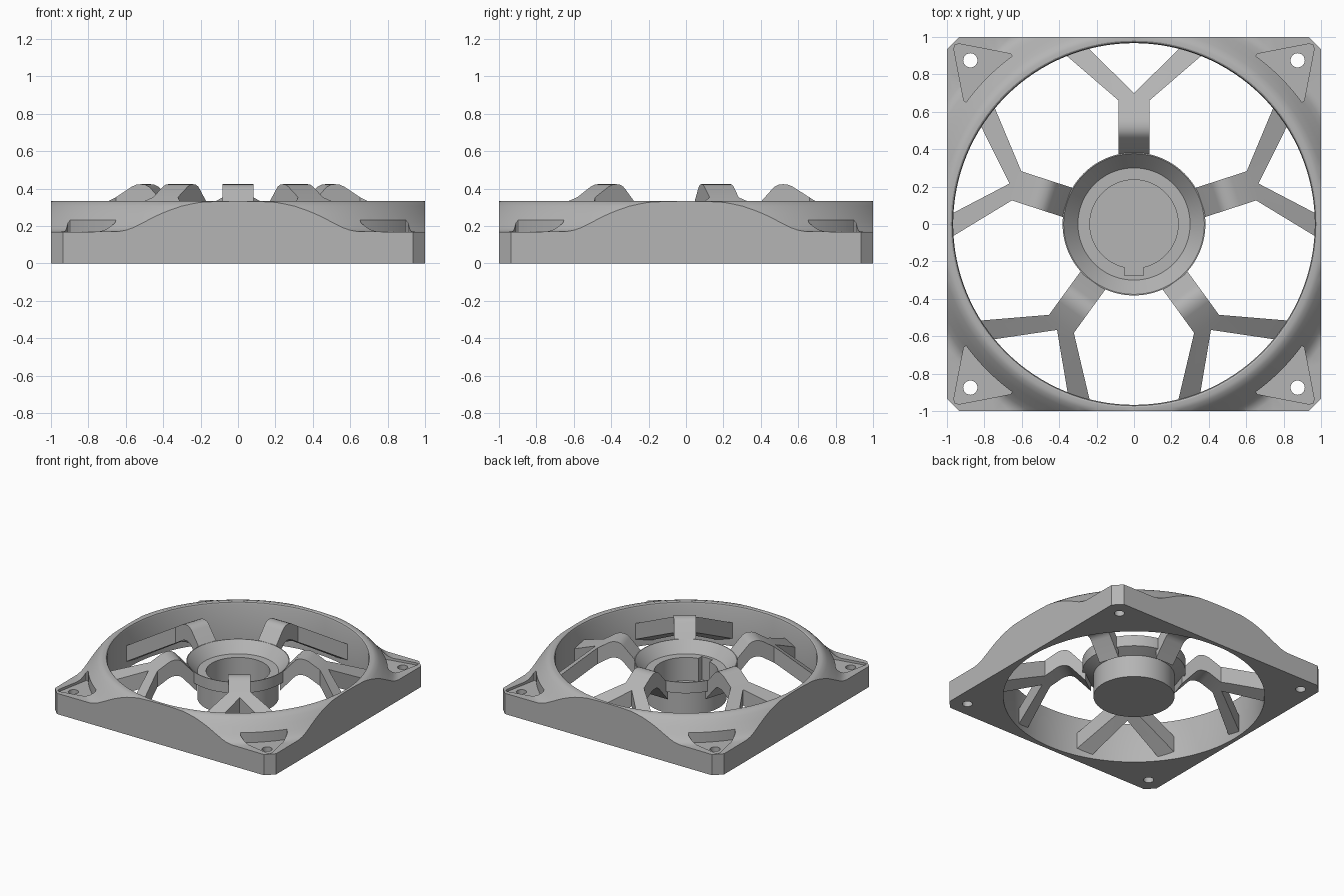
import bpy, bmesh, math
from mathutils import Vector, Matrix

old = bpy.data.objects.get("Cube")
if old:
    bpy.data.objects.remove(old, do_unlink=True)

# Single grey plastic
grey = bpy.data.materials.new("grey plastic")
grey.use_nodes = True
COLOUR = (0.46, 0.46, 0.46, 1)
grey.diffuse_color = COLOUR
bsdf = next(n for n in grey.node_tree.nodes if n.type == 'BSDF_PRINCIPLED')
bsdf.inputs["Base Color"].default_value = COLOUR
bsdf.inputs["Roughness"].default_value = 0.6


def make(name, bm):
    bmesh.ops.remove_doubles(bm, verts=bm.verts, dist=1e-5)
    bmesh.ops.recalc_face_normals(bm, faces=bm.faces)
    mesh = bpy.data.meshes.new(name)
    bm.to_mesh(mesh)
    bm.free()
    mesh.materials.append(grey)
    ob = bpy.data.objects.new(name, mesh)
    bpy.context.collection.objects.link(ob)
    return ob


def lathe(name, profile, n):
    """Revolve a closed (radius, z) profile about the z axis."""
    bm = bmesh.new()
    rings = []
    for i in range(n):
        a = math.tau * i / n
        rings.append([bm.verts.new((r * math.cos(a), r * math.sin(a), z)) for r, z in profile])
    m = len(profile)
    for i in range(n):
        p, q = rings[i], rings[(i + 1) % n]
        for j in range(m):
            k = (j + 1) % m
            if profile[j][0] + profile[k][0] > 0:
                bm.faces.new((p[j], q[j], q[k], p[k]))
    return make(name, bm)


def prism(name, outline, z0, z1):
    """Extrude a plan outline between two heights."""
    bm = bmesh.new()
    face = bm.faces.new([bm.verts.new((x, y, z0)) for x, y in outline])
    top = bmesh.ops.extrude_face_region(bm, geom=[face])["geom"]
    for v in top:
        if isinstance(v, bmesh.types.BMVert):
            v.co.z = z1
    return make(name, bm)


def cut(ob, cutter, operation='DIFFERENCE'):
    """Apply a boolean and remove its cutter."""
    cutter.hide_render = True
    mod = ob.modifiers.new("cut", 'BOOLEAN')
    mod.operation, mod.solver, mod.object = operation, 'EXACT', cutter
    bpy.context.view_layer.update()
    mesh = bpy.data.meshes.new_from_object(
        ob.evaluated_get(bpy.context.evaluated_depsgraph_get()))
    ob.modifiers.clear()
    ob.data = mesh
    bpy.data.objects.remove(cutter, do_unlink=True)


def circle(x, y, r, n=24):
    return [(x + r * math.cos(math.tau * i / n), y + r * math.sin(math.tau * i / n))
            for i in range(n)]


def turned(points, a):
    c, s = math.cos(a), math.sin(a)
    return [(x * c - y * s, x * s + y * c) for x, y in points]


# Frame: flared ring trimmed to a square with clipped corners
frame = lathe("frame", [
    (0.967, 0), (0.967, 0.315), (0.972, 0.328), (0.98, 0.333), (1.0, 0.333),
    (1.02, 0.327), (1.045, 0.306), (1.08, 0.268), (1.118, 0.222), (1.145, 0.193),
    (1.165, 0.178), (1.19, 0.17), (1.5, 0.168), (1.5, 0)], 128)
corner = [(1, 0.935), (0.935, 1)]
square = [p for i in range(4) for p in turned(corner, i * math.pi / 2)]
cut(frame, prism("square_cutter", square, -0.1, 0.6), 'INTERSECT')

# Corner pockets with a curved inner wall, and screw holes
pocket = [(0.897, 0.652), (0.91, 0.66), (0.963, 0.935), (0.958, 0.958),
          (0.935, 0.963), (0.66, 0.91), (0.652, 0.897)]
for i in range(1, 10):
    a = math.radians(54 - 18 * i / 10)
    pocket.append((1.109 * math.cos(a), 1.109 * math.sin(a)))
for i in range(4):
    turn = i * math.pi / 2
    cut(frame, prism("pocket_cutter", turned(pocket, turn), 0.15, 0.6))
    cut(frame, prism("hole_cutter", turned(circle(0.875, 0.875, 0.038), turn), -0.1, 0.6))

# Hub: dished flange on a cup, with a keyway in the bore
hub = lathe("hub", [
    (0, 0), (0.30, 0), (0.30, 0.18), (0.382, 0.215), (0.382, 0.305), (0.376, 0.305),
    (0.30, 0.22), (0.236, 0.22), (0.236, 0.03), (0, 0.03)], 96)
keyway = [(-0.05, -0.275), (0.05, -0.275), (0.05, -0.2), (-0.05, -0.2)]
cut(hub, prism("keyway_cutter", keyway, 0.031, 0.5))

# Forked arms: plan outline bent over a height profile
HEIGHTS = [(0.35, 0.273), (0.46, 0.397), (0.475, 0.411), (0.495, 0.421), (0.52, 0.424),
           (0.545, 0.421), (0.57, 0.411), (0.70, 0.328), (0.96, 0.15)]
half = [(0.082, 0.35), (0.082, 0.66), (0.37, 0.908), (0.25, 0.945)]
arm_plan = half + [(0, 0.70)] + [(-x, y) for x, y in reversed(half)]


def arm_top(y):
    for (y0, z0), (y1, z1) in zip(HEIGHTS, HEIGHTS[1:]):
        if y <= y1:
            break
    return z0 + (z1 - z0) * (y - y0) / (y1 - y0)


def arm(name, angle):
    bm = bmesh.new()
    bm.faces.new([bm.verts.new((x, y, 0)) for x, y in arm_plan])
    for y, _ in HEIGHTS[1:-1]:
        bmesh.ops.bisect_plane(bm, geom=bm.verts[:] + bm.edges[:] + bm.faces[:],
                               plane_co=(0, y, 0), plane_no=(0, 1, 0), dist=1e-5)
    for v in bm.verts:
        v.co.z = arm_top(v.co.y)
    lower = bmesh.ops.extrude_face_region(bm, geom=bm.faces[:])["geom"]
    for v in lower:
        if isinstance(v, bmesh.types.BMVert):
            v.co.z = max(0.0, v.co.z - 0.13)
    bm.transform(Matrix.Rotation(angle, 4, 'Z'))
    return make(name, bm)


arms = [arm(f"arm_{i + 1}", math.tau * i / 5) for i in range(5)]

# Smooth the curved surfaces, keep edges crisp
bpy.ops.object.select_all(action='DESELECT')
for ob in [frame, hub] + arms:
    ob.select_set(True)
bpy.context.view_layer.objects.active = frame
bpy.ops.object.shade_smooth_by_angle(angle=math.radians(30))
